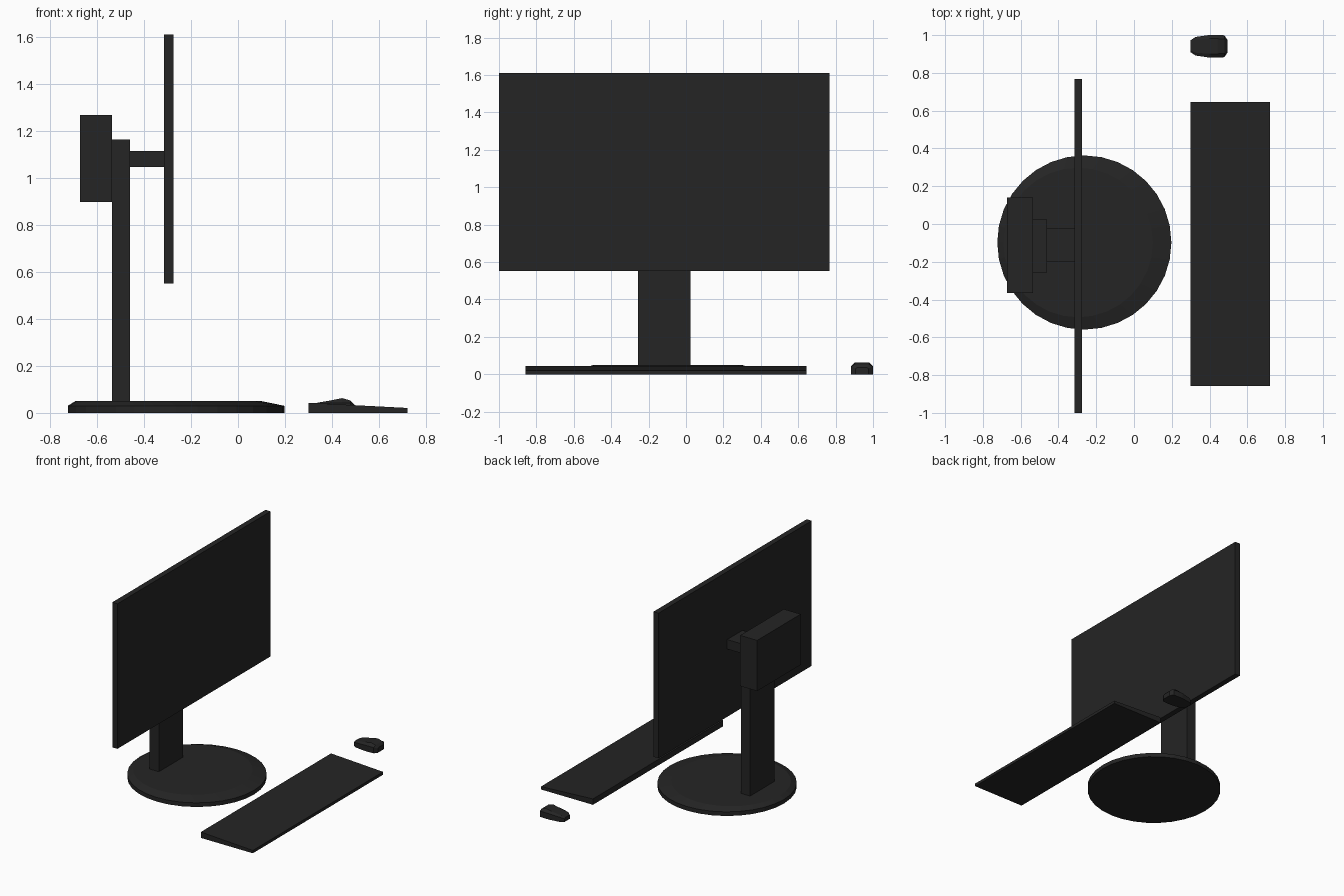
import bpy, bmesh
from math import sin, cos, pi

if "Cube" in bpy.data.objects:
    bpy.data.objects.remove(bpy.data.objects["Cube"])

black = bpy.data.materials.new("black_plastic")
black.diffuse_color = (0.018, 0.018, 0.018, 1)
black.use_nodes = True
black.node_tree.nodes["Principled BSDF"].inputs["Base Color"].default_value = black.diffuse_color


def finish(name, bm):
    bmesh.ops.recalc_face_normals(bm, faces=bm.faces)
    mesh = bpy.data.meshes.new(name)
    bm.to_mesh(mesh)
    bm.free()
    mesh.materials.append(black)
    obj = bpy.data.objects.new(name, mesh)
    bpy.context.collection.objects.link(obj)
    return obj


def loft(name, rings):
    """Join equal-sized vertex rings and cap both ends."""
    bm = bmesh.new()
    loops = [[bm.verts.new(p) for p in ring] for ring in rings]
    n = len(loops[0])
    for a, b in zip(loops, loops[1:]):
        for i in range(n):
            j = (i + 1) % n
            bm.faces.new((a[i], a[j], b[j], b[i]))
    bm.faces.new(loops[0])
    bm.faces.new(loops[-1])
    return finish(name, bm)


def extrude_y(name, profile, y0, y1):
    return loft(name, [[(x, y, z) for x, z in profile] for y in (y0, y1)])


def box(name, x0, x1, y0, y1, z0, z1):
    return extrude_y(name, [(x0, z0), (x1, z0), (x1, z1), (x0, z1)], y0, y1)


def circle(cx, cy, r, z, n=32):
    return [(cx + r * sin(2 * pi * i / n), cy + r * cos(2 * pi * i / n), z)
            for i in range(n)]


# monitor: panel, arm, column and rear housing
box("screen", -0.315, -0.274, -1.0, 0.767, 0.551, 1.61)
box("arm", -0.46, -0.315, -0.201, -0.025, 1.046, 1.115)
box("column", -0.535, -0.46, -0.256, 0.024, 0.03, 1.162)
box("rear_housing", -0.672, -0.535, -0.364, 0.139, 0.897, 1.267)

# round base with an off-centre sloped rim
loft("base", [circle(-0.263, -0.098, 0.461, 0.0),
              circle(-0.263, -0.098, 0.461, 0.03),
              circle(-0.296, -0.098, 0.396, 0.05)])

# wedge keyboard
extrude_y("keyboard", [(0.30, 0), (0.72, 0), (0.72, 0.021), (0.30, 0.043)],
          -0.857, 0.645)

# faceted mouse: x, half width, shoulder height, top half width, top height
stations = [(0.30, 0.032, 0.022, 0.022, 0.03),
            (0.325, 0.049, 0.034, 0.034, 0.041),
            (0.40, 0.060, 0.042, 0.040, 0.054),
            (0.443, 0.060, 0.043, 0.040, 0.063),
            (0.478, 0.058, 0.042, 0.038, 0.053),
            (0.495, 0.034, 0.030, 0.026, 0.036)]
cy = 0.941
loft("mouse", [[(x, cy - w, 0), (x, cy + w, 0), (x, cy + w, s),
                (x, cy + t, h), (x, cy - t, h), (x, cy - w, s)]
               for x, w, s, t, h in stations])
